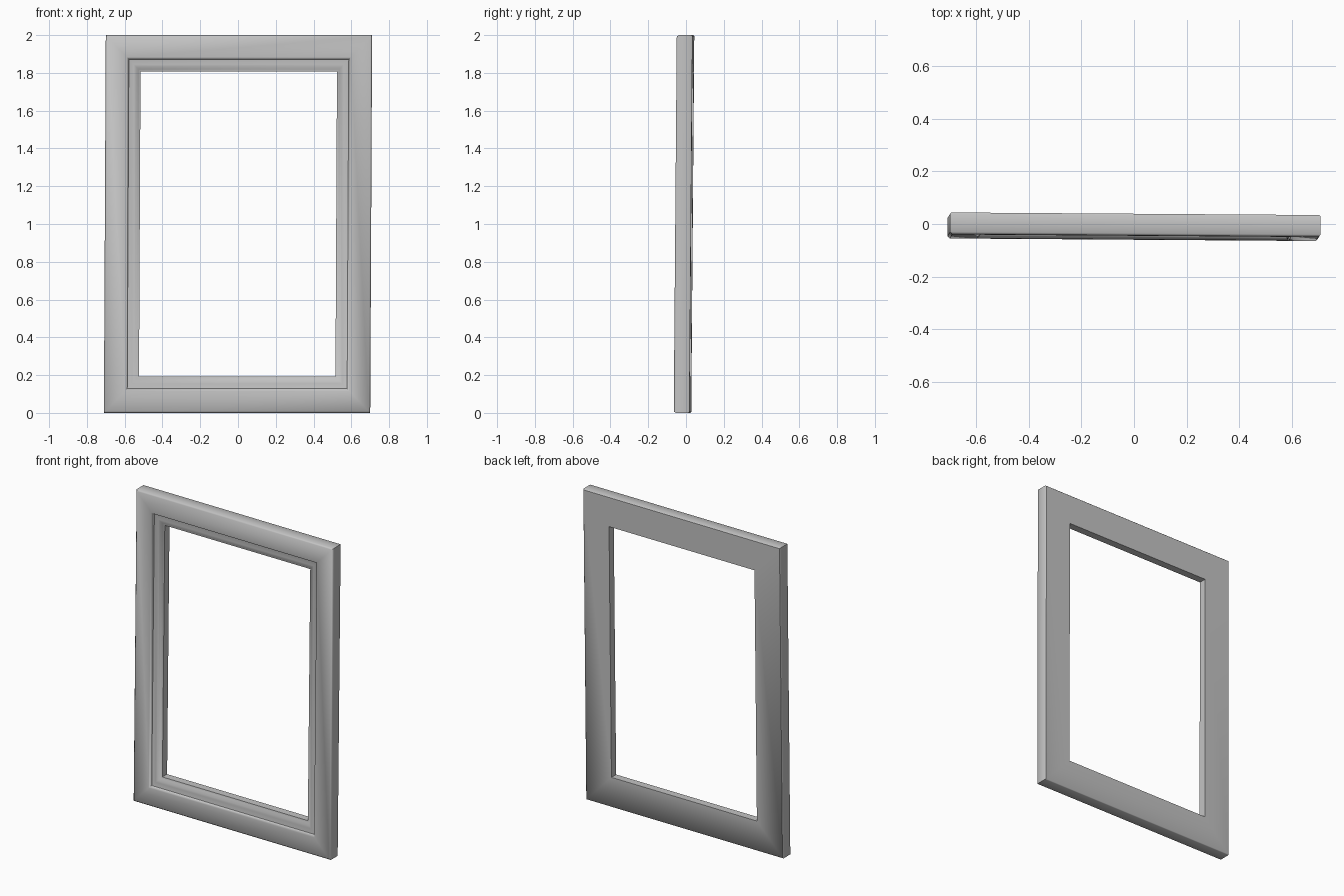
import bpy, bmesh, math

cube = bpy.data.objects.get("Cube")
if cube:
    bpy.data.objects.remove(cube, do_unlink=True)

grey = bpy.data.materials.new("plain grey")
grey.use_nodes = True
colour = (0.55, 0.55, 0.55, 1)
grey.diffuse_color = colour
grey.node_tree.nodes["Principled BSDF"].inputs["Base Color"].default_value = colour

HALF_W, HALF_H = 0.705, 1.0
# Moulding section: inset from the outer edge, depth (front is negative)
section = [(0.004, 0.031), (0, 0.026), (0, -0.043), (0.008, -0.052),
           (0.112, -0.052), (0.118, -0.048), (0.123, -0.036), (0.130, -0.034),
           (0.150, -0.034), (0.162, -0.030), (0.174, -0.020), (0.185, -0.017),
           (0.185, 0.031)]


def warp(x, y, z):
    """Slight lean and twist of the whole frame."""
    return (x + 0.005 * (z - 1), y + 0.008 * (z - 1) - 0.007 * x, z)


# Sweep the section around the rectangle with mitred corners
bm = bmesh.new()
corners = [(-1, -1), (1, -1), (1, 1), (-1, 1)]
rings = [[bm.verts.new(warp(sx * (HALF_W - d), y, 1 + sz * (HALF_H - 1.04 * d)))
          for d, y in section] for sx, sz in corners]
n = len(section)
for i in range(4):
    a, b = rings[i], rings[(i + 1) % 4]
    for j in range(n):
        k = (j + 1) % n
        bm.faces.new((a[j], b[j], b[k], a[k]))
bmesh.ops.recalc_face_normals(bm, faces=bm.faces)
mesh = bpy.data.meshes.new("window_frame")
bm.to_mesh(mesh)
bm.free()
mesh.materials.append(grey)
frame = bpy.data.objects.new("window_frame", mesh)
bpy.context.collection.objects.link(frame)

# Soft mouldings, crisp edges and mitres
bpy.ops.object.select_all(action='DESELECT')
frame.select_set(True)
bpy.context.view_layer.objects.active = frame
bpy.ops.object.shade_smooth_by_angle(angle=math.radians(50))
